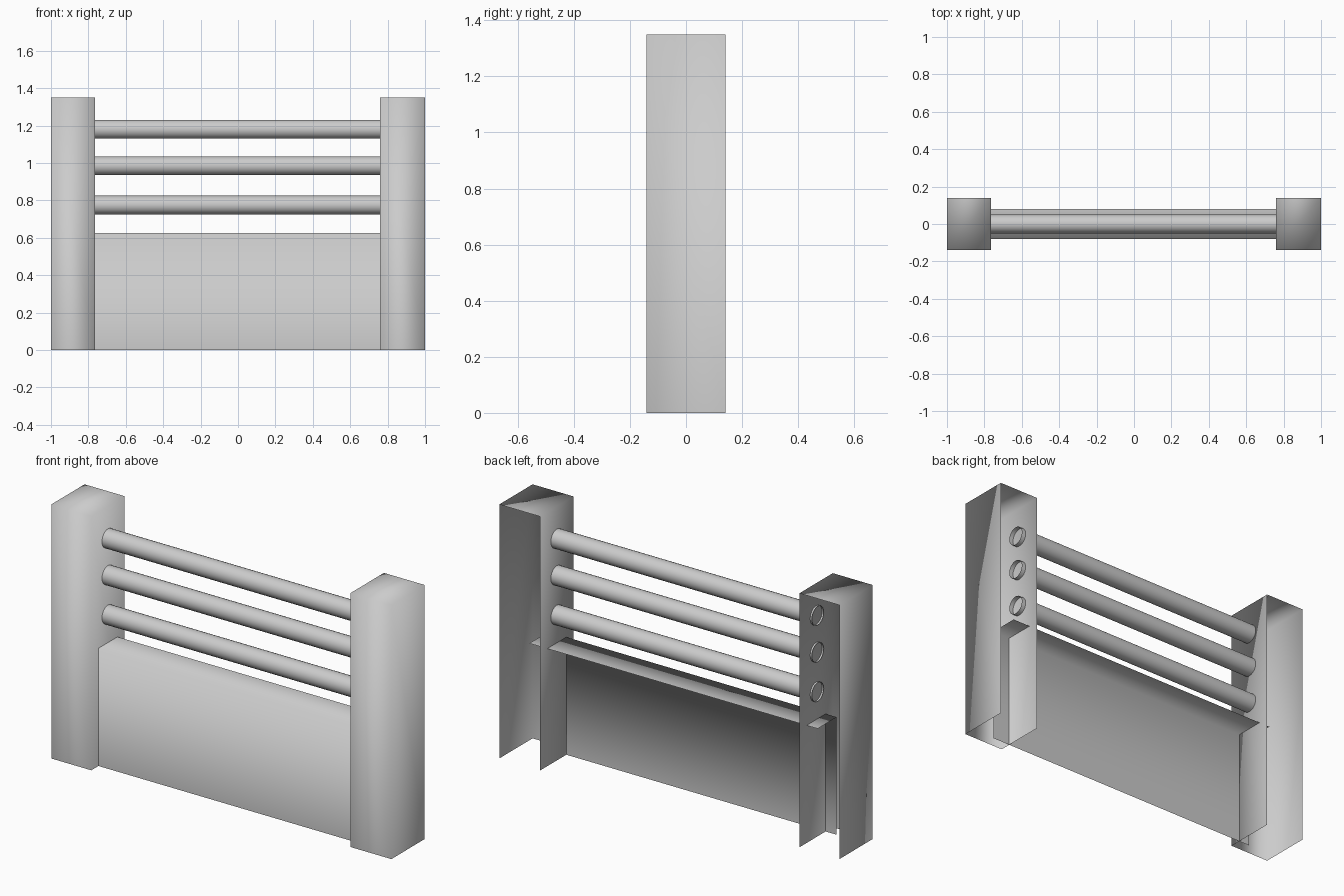
import bpy
import bmesh
from math import pi
from mathutils import Matrix, Vector

if "Cube" in bpy.data.objects:
    bpy.data.objects.remove(bpy.data.objects["Cube"])

grey = bpy.data.materials.new("plain grey")
grey.use_nodes = True
grey.diffuse_color = (0.6, 0.6, 0.6, 1)
grey.node_tree.nodes["Principled BSDF"].inputs["Base Color"].default_value = grey.diffuse_color


def finish(name, bm):
    for face in bm.faces:
        face.smooth = True
    mesh = bpy.data.meshes.new(name)
    bm.to_mesh(mesh)
    bm.free()
    mesh.materials.append(grey)
    obj = bpy.data.objects.new(name, mesh)
    bpy.context.scene.collection.objects.link(obj)


def open_box(name, low, high, open_sides):
    """Box shell without the faces that point in the open directions."""
    low, high = Vector(low), Vector(high)
    bm = bmesh.new()
    bmesh.ops.create_cube(bm, size=1, matrix=Matrix.Translation((low + high) / 2)
                          @ Matrix.Diagonal((*(high - low), 1)))
    bm.normal_update()
    gone = [f for f in bm.faces if any(f.normal.dot(Vector(d)) > 0.9 for d in open_sides)]
    bmesh.ops.delete(bm, geom=gone, context='FACES')
    finish(name, bm)


BACK, BOTTOM = (0, 1, 0), (0, 0, -1)
LEFT, RIGHT = (1, 0, 0), (-1, 0, 0)

# Hollow posts, open at the back and underneath
open_box("left_post", (0.76, -0.14, 0), (1, 0.14, 1.35), [BACK, BOTTOM])
open_box("right_post", (-1, -0.14, 0), (-0.765, 0.14, 1.35), [BACK, BOTTOM])

# Lower panel: front and top sheets only, running into the posts
open_box("lower_panel", (-0.83, -0.08, 0), (0.865, 0.08, 0.625),
         [BACK, BOTTOM, LEFT, RIGHT])

# Open tube rails
for name, height in (("lower_rail", 0.775), ("middle_rail", 0.985), ("upper_rail", 1.18)):
    bm = bmesh.new()
    bmesh.ops.create_cone(bm, cap_ends=False, segments=24, radius1=0.05, radius2=0.05,
                          depth=1.56, matrix=Matrix.Translation((0.005, 0, height))
                          @ Matrix.Rotation(pi / 2, 4, 'Y'))
    finish(name, bm)
